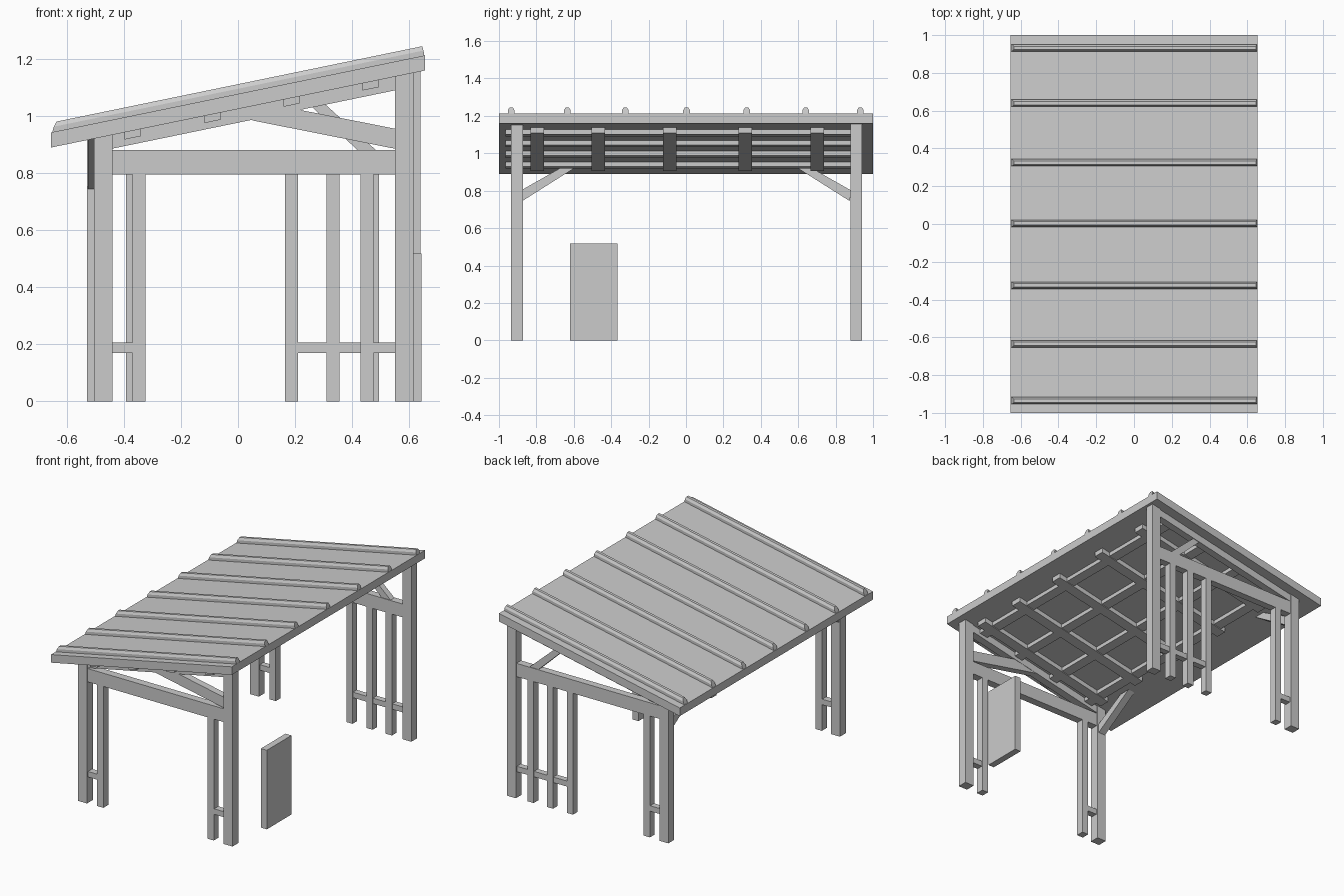
import bpy

if "Cube" in bpy.data.objects:
    bpy.data.objects.remove(bpy.data.objects["Cube"])

SLOPE = 0.206


def under(x):
    """Height of the roof underside at x."""
    return 1.025 + SLOPE * x


def loft(name, a, b):
    """Solid between two matching end loops."""
    n = len(a)
    faces = [tuple(range(n))[::-1], tuple(range(n, 2 * n))]
    faces += [(i, (i + 1) % n, (i + 1) % n + n, i + n) for i in range(n)]
    me = bpy.data.meshes.new(name)
    me.from_pydata(list(a) + list(b), [], faces)
    ob = bpy.data.objects.new(name, me)
    bpy.context.collection.objects.link(ob)
    # make all normals point outwards
    import bmesh
    bm = bmesh.new()
    bm.from_mesh(me)
    bmesh.ops.recalc_face_normals(bm, faces=bm.faces)
    bm.to_mesh(me)
    bm.free()
    return ob


def prism(name, pts, y0, y1):
    """Extrude an xz outline from y0 to y1."""
    return loft(name, [(x, y0, z) for x, z in pts], [(x, y1, z) for x, z in pts])


def box(name, x0, x1, y0, y1, z0, z1):
    return prism(name, [(x0, z0), (x1, z0), (x1, z1), (x0, z1)], y0, y1)


def sloped(name, x0, x1, y0, y1, drop, lift=0.01):
    """Bar lying parallel to the roof, hanging below its underside."""
    pts = [(x0, under(x0) - drop), (x1, under(x1) - drop),
           (x1, under(x1) + lift), (x0, under(x0) + lift)]
    return prism(name, pts, y0, y1)


# Roof sheet
sloped("roof_sheet", -0.655, 0.655, -1, 1, 0, 0.053)

# Standing ribs with chamfered ends
rib = [(-0.018, -0.01), (-0.018, 0.018), (-0.009, 0.034),
       (0.009, 0.034), (0.018, 0.018), (0.018, -0.01)]
for y in (-0.935, -0.635, -0.325, 0.003, 0.325, 0.64, 0.932):
    ends = []
    for x, inset in ((-0.655, 0.55), (0.655, -0.28)):
        loop = []
        for dy, h in rib:
            xx = x + inset * max(h, 0)
            loop.append((xx, y + dy, under(xx) + 0.053 + h))
        ends.append(loop)
    loft("roof_rib", *ends)

# Rafters and purlins under the roof
for y in (-0.795, -0.468, -0.087, 0.318, 0.702):
    sloped("rafter", -0.43, 0.55, y - 0.036, y + 0.036, 0.03)
for x in (-0.37, -0.09, 0.187, 0.465):
    sloped("purlin", x - 0.028, x + 0.028, -0.965, 0.885, 0.025)


def frame(side, y0, y1, left, right, studs):
    """Side frame: two posts, tie beam, top rafter, studs and foot rails."""
    w = 0.065
    for x in (left, right - w):
        pts = [(x, 0), (x + w, 0), (x + w, under(x + w) + 0.01), (x, under(x) + 0.01)]
        prism(side + "_post", pts, y0, y1)
    a, b = y0 + 0.006, y1 - 0.006
    box(side + "_tie_beam", left + 0.03, right - 0.03, a, b, 0.795, 0.882)
    sloped(side + "_top_rafter", left + 0.03, right - 0.03, a, b, 0.048)
    for x in studs:
        box(side + "_stud", x, x + 0.045, a, b, 0, 0.81)
    inner = [x for x in studs if x > 0]
    box(side + "_foot_rail", left + w - 0.01, studs[0] + 0.01, a + 0.004, b - 0.004, 0.17, 0.206)
    box(side + "_foot_rail", inner[0] + 0.01, right - w + 0.01, a + 0.004, b - 0.004, 0.17, 0.206)


frame("front", -0.935, -0.872, -0.505, 0.615, (-0.37, 0.43))
frame("back", 0.88, 0.94, -0.53, 0.64, (-0.392, 0.165, 0.31, 0.45))

# Diagonal braces inside the gables
prism("front_gable_brace", [(0.05, 0.985), (0.57, 0.882), (0.57, 0.952), (0.09, 1.047)],
      -0.927, -0.88)
prism("back_gable_brace", [(0.235, 1.055), (0.425, 0.875), (0.49, 0.875), (0.285, 1.06)],
      0.89, 0.93)

# Knee braces on the low-side posts
knee = [(0.875, 0.745), (0.59, 0.925), (0.665, 0.925), (0.885, 0.80)]
for name, s, x in (("front_knee_brace", -1, -0.5), ("back_knee_brace", 1, -0.525)):
    loft(name, [(x, s * y, z) for y, z in knee], [(x + 0.05, s * y, z) for y, z in knee])

# Free-standing panel on the high side
box("standing_panel", 0.6, 0.643, -0.62, -0.365, 0, 0.518)
